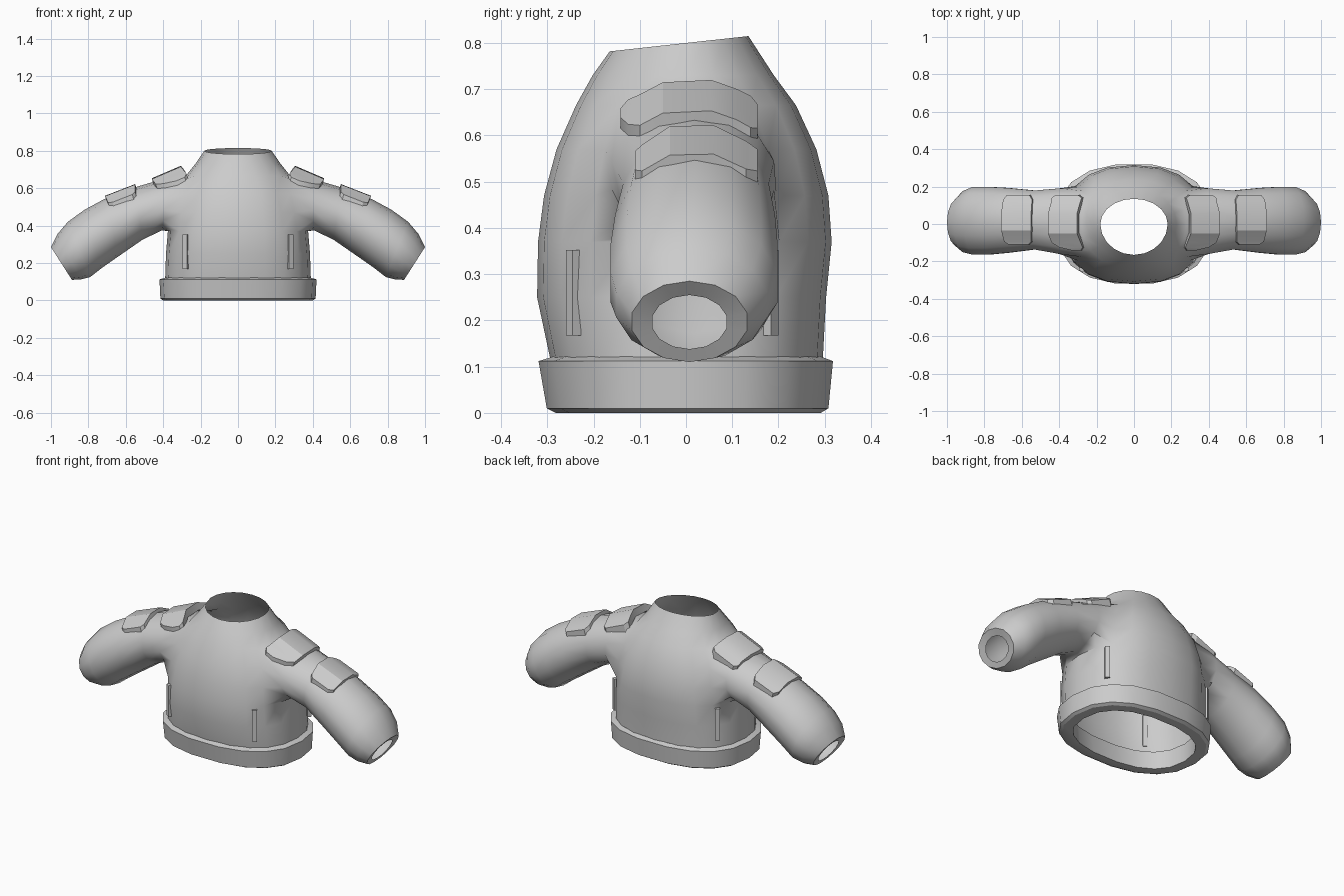
import bpy, bmesh, math
from mathutils import Vector, Matrix

if "Cube" in bpy.data.objects:
    bpy.data.objects.remove(bpy.data.objects["Cube"])

grey = bpy.data.materials.new("plain grey")
grey.use_nodes = True
grey.diffuse_color = (0.6, 0.6, 0.6, 1)
grey.node_tree.nodes["Principled BSDF"].inputs["Base Color"].default_value = (0.6, 0.6, 0.6, 1)


def finish(bm, name, angle):
    bmesh.ops.recalc_face_normals(bm, faces=bm.faces)
    mesh = bpy.data.meshes.new(name)
    bm.to_mesh(mesh)
    bm.free()
    mesh.materials.append(grey)
    obj = bpy.data.objects.new(name, mesh)
    bpy.context.collection.objects.link(obj)
    bpy.ops.object.select_all(action='DESELECT')
    obj.select_set(True)
    bpy.context.view_layer.objects.active = obj
    bpy.ops.object.shade_smooth_by_angle(angle=math.radians(angle))
    return obj


def oval(bm, count, z, rx, front, back, power=2.4, tilt=0):
    """Rounded horizontal outline with its own front and back depth."""
    ring = []
    for k in range(count):
        a = math.tau * k / count
        c, s = math.cos(a), math.sin(a)
        x = rx * math.copysign(abs(c) ** (2 / power), c)
        y = math.copysign(abs(s) ** (2 / power), s) * (back if s > 0 else front)
        ring.append(bm.verts.new((x, y, z + tilt * y)))
    return ring


def bridge(bm, a, b):
    n = len(a)
    return [bm.faces.new((a[i], a[(i + 1) % n], b[(i + 1) % n], b[i])) for i in range(n)]


# Torso: stacked outlines, open at the neck and hem
COLS = 20
bm = bmesh.new()
torso = [(0.10, .39, .29, .295, 2.4), (0.25, .385, .322, .303, 2.4),
         (0.37, .375, .32, .315, 2.4), (0.47, .36, .307, .308, 2.35),
         (0.57, .335, .28, .282, 2.3), (0.665, .28, .238, .238, 2.15),
         (0.73, .228, .202, .19, 2.0)]
rings = [oval(bm, COLS, *row) for row in torso]
rings.append(oval(bm, COLS, 0.80, .18, .165, .135, 2.0, 0.11))
armholes = {1: [], -1: []}
for r in range(len(rings) - 1):
    for k, face in enumerate(bridge(bm, rings[r], rings[r + 1])):
        if 2 <= r <= 4:
            if k in (0, 1, COLS - 1, COLS - 2):
                armholes[1].append(face)
            elif abs(k + 0.5 - COLS / 2) < 2:
                armholes[-1].append(face)

# Sleeves: top x,z, bottom x,z, front and back depth of each ring
sleeve = [(.39, .652, .405, .375, -.165, .195), (.55, .605, .51, .325, -.14, .183),
          (.70, .55, .64, .235, -.158, .197), (.82, .485, .73, .172, -.168, .203),
          (.91, .42, .79, .125, -.168, .203), (.965, .355, .84, .112, -.155, .18),
          (1.0, .285, .888, .11, -.12, .135), (.972, .255, .905, .138, -.075, .09)]
for side, faces in armholes.items():
    inner = {e for f in faces for e in f.edges}
    edge_verts = {v for e in inner for v in e.verts
                  if sum(f in faces for f in e.link_faces) == 1}
    edge_verts = list(edge_verts)
    bmesh.ops.delete(bm, geom=faces, context='FACES_ONLY')
    for e in inner:
        if e.is_valid and not e.link_faces:
            bm.edges.remove(e)
    edge_verts.sort(key=lambda v: (math.atan2(v.co.y, 0.52 - v.co.z) + 0.01) % math.tau)
    last, n = edge_verts, len(edge_verts)
    for tx, tz, bx, bz, y0, y1 in sleeve:
        top, bottom = Vector((side * tx, 0, tz)), Vector((side * bx, 0, bz))
        ring = []
        for i in range(n):
            a = math.tau * i / n
            p = bottom.lerp(top, 0.5 - 0.5 * math.cos(a))
            p.y = (y0 + y1) / 2 + (y1 - y0) / 2 * math.sin(a)
            ring.append(bm.verts.new(p))
        bridge(bm, last, ring)
        last = ring
loose = [v for v in bm.verts if not v.link_faces]
bmesh.ops.delete(bm, geom=loose, context='VERTS')
finish(bm, "jacket_body", 48)

# Waistband: closed ring with a bevelled upper rim
bm = bmesh.new()
band = [oval(bm, 18, *row) for row in
        [(0.0, .40, .285, .295), (0.01, .415, .305, .312), (0.112, .42, .323, .322),
         (0.122, .388, .29, .295), (0.105, .345, .245, .25), (0.0, .345, .235, .245)]]
for i, ring in enumerate(band):
    bridge(bm, ring, band[(i + 1) % len(band)])
finish(bm, "waistband", 30)


# Shoulder pads: arched plates given as y, inner x, outer x, drop
def pad(name, side, stations, x0, z0, slope):
    bm = bmesh.new()
    rows = []
    for y, xa, xb, drop in stations:
        rows.append([bm.verts.new((side * x, y, z0 - slope * (x - x0) - drop)) for x in (xa, xb)])
    faces = [bm.faces.new((a[0], a[1], b[1], b[0])) for a, b in zip(rows, rows[1:])]
    grown = bmesh.ops.extrude_face_region(bm, geom=faces, use_keep_orig=True)
    verts = [g for g in grown["geom"] if isinstance(g, bmesh.types.BMVert)]
    bmesh.ops.translate(bm, verts=verts, vec=(-side * 0.012, 0, -0.042))
    finish(bm, name, 30)


shoulder = [(-.142, .285, .33, .07), (-.125, .275, .40, .055), (-.10, .285, .44, .04),
            (-.05, .305, .46, .005), (.055, .305, .46, 0), (.11, .29, .445, .026),
            (.14, .28, .44, .045), (.155, .30, .42, .055)]
upper_arm = [(-.11, .565, .67, .05), (-.095, .55, .695, .042), (-.035, .55, .71, .002),
             (.06, .55, .71, 0), (.13, .545, .70, .036), (.155, .56, .68, .048)]

# Pocket trims: thin upright strips on the front and back
trims = [("front", .279, -.243, -40, -.012), ("back", .335, .183, 45, -.012)]
for side, word in ((1, "left"), (-1, "right")):
    pad(word + "_shoulder_pad", side, shoulder, .305, .72, .43)
    pad(word + "_upper_arm_pad", side, upper_arm, .55, .622, .39)
    for place, x, y, turn, lean in trims:
        bm = bmesh.new()
        bmesh.ops.create_cube(bm, size=1)
        bmesh.ops.scale(bm, vec=(.026, .022, .185), verts=bm.verts)
        bmesh.ops.rotate(bm, matrix=Matrix.Rotation(math.radians(side * turn * -0.8), 3, 'Z'),
                         verts=bm.verts)
        bmesh.ops.translate(bm, vec=(side * x, y, .26), verts=bm.verts)
        finish(bm, f"{word}_{place}_pocket_trim", 30)
